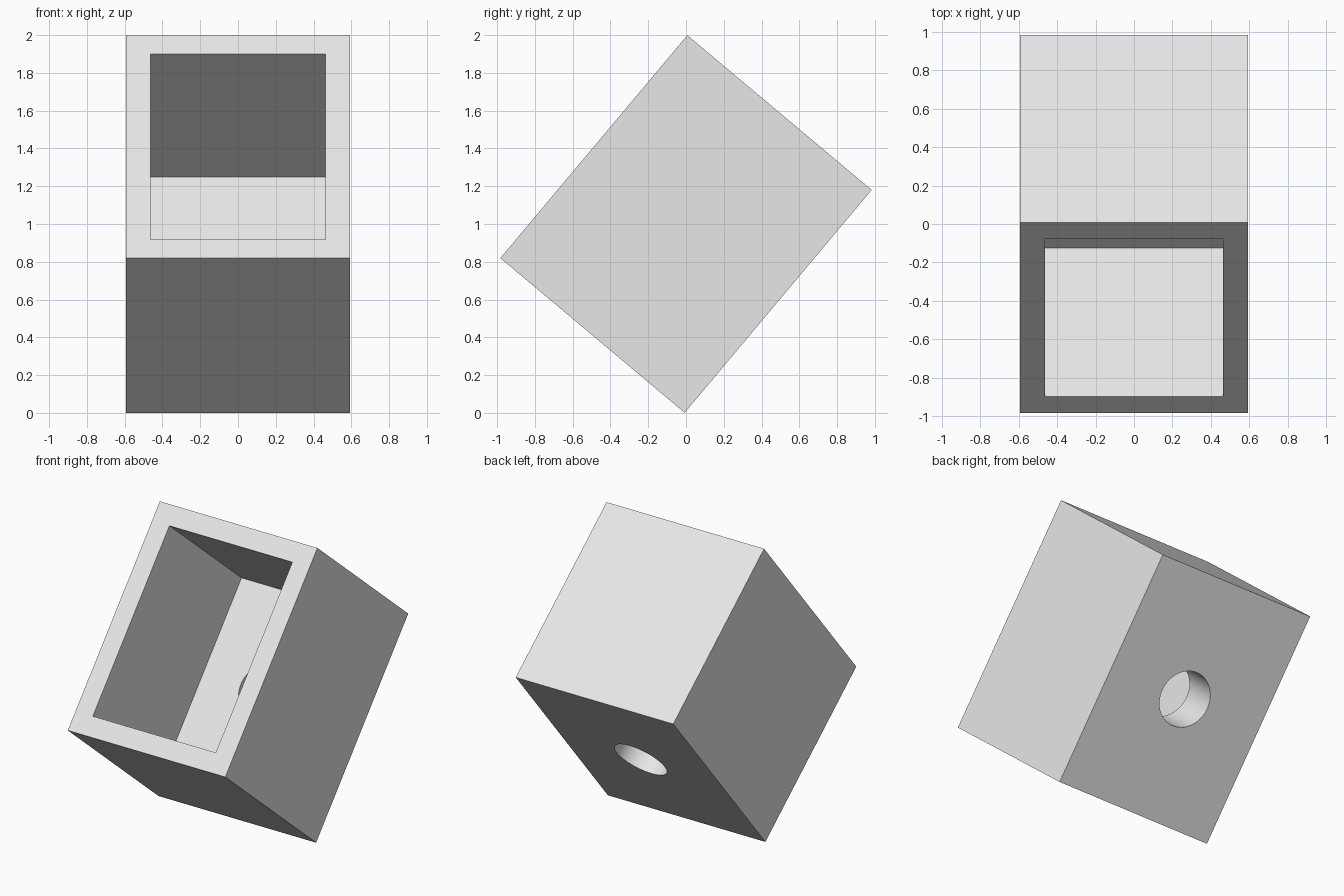
import bpy
import math

cube = bpy.data.objects.get("Cube")
if cube:
    bpy.data.objects.remove(cube, do_unlink=True)

WIDTH, DEPTH, HEIGHT = 1.185, 1.274, 1.54
WALL, BACK = 0.13, 0.262
HOLE_RADIUS = 0.18
TILT = math.radians(-40)

grey = bpy.data.materials.new("light grey")
grey.use_nodes = True
grey.diffuse_color = (0.8, 0.8, 0.8, 1)
grey.node_tree.nodes["Principled BSDF"].inputs["Base Color"].default_value = (0.8, 0.8, 0.8, 1)


def box(name, size, y=0):
    bpy.ops.mesh.primitive_cube_add(size=1, location=(0, y, 0))
    obj = bpy.context.object
    obj.name = name
    obj.scale = size
    bpy.ops.object.transform_apply(location=True, rotation=True, scale=True)
    obj.data.materials.append(grey)
    return obj


def cut(target, cutter):
    cutter.hide_render = True
    mod = target.modifiers.new(cutter.name, "BOOLEAN")
    mod.operation = "DIFFERENCE"
    mod.solver = "EXACT"
    mod.object = cutter
    bpy.context.view_layer.objects.active = target
    bpy.ops.object.modifier_apply(modifier=mod.name)
    bpy.data.objects.remove(cutter, do_unlink=True)


# Solid block, open at the front
housing = box("housing", (WIDTH, DEPTH, HEIGHT))

# Rectangular cavity with a thick back wall
cavity = box("cavity_cutter", (WIDTH - 2 * WALL, DEPTH, HEIGHT - 2 * WALL), -BACK)
cut(housing, cavity)

# Round hole through the middle of the back wall
bpy.ops.mesh.primitive_cylinder_add(vertices=64, radius=HOLE_RADIUS, depth=2 * BACK + 0.2,
                                    location=(0, DEPTH / 2, 0),
                                    rotation=(math.pi / 2, 0, 0))
hole = bpy.context.object
hole.name = "hole_cutter"
hole.data.materials.append(grey)
cut(housing, hole)

# Tilt the housing back so it stands on its lower edge
bpy.ops.object.select_all(action="DESELECT")
housing.select_set(True)
bpy.context.view_layer.objects.active = housing
bpy.ops.object.shade_smooth_by_angle(angle=math.radians(30))
housing.rotation_euler.x = TILT
housing.location.z = 1
